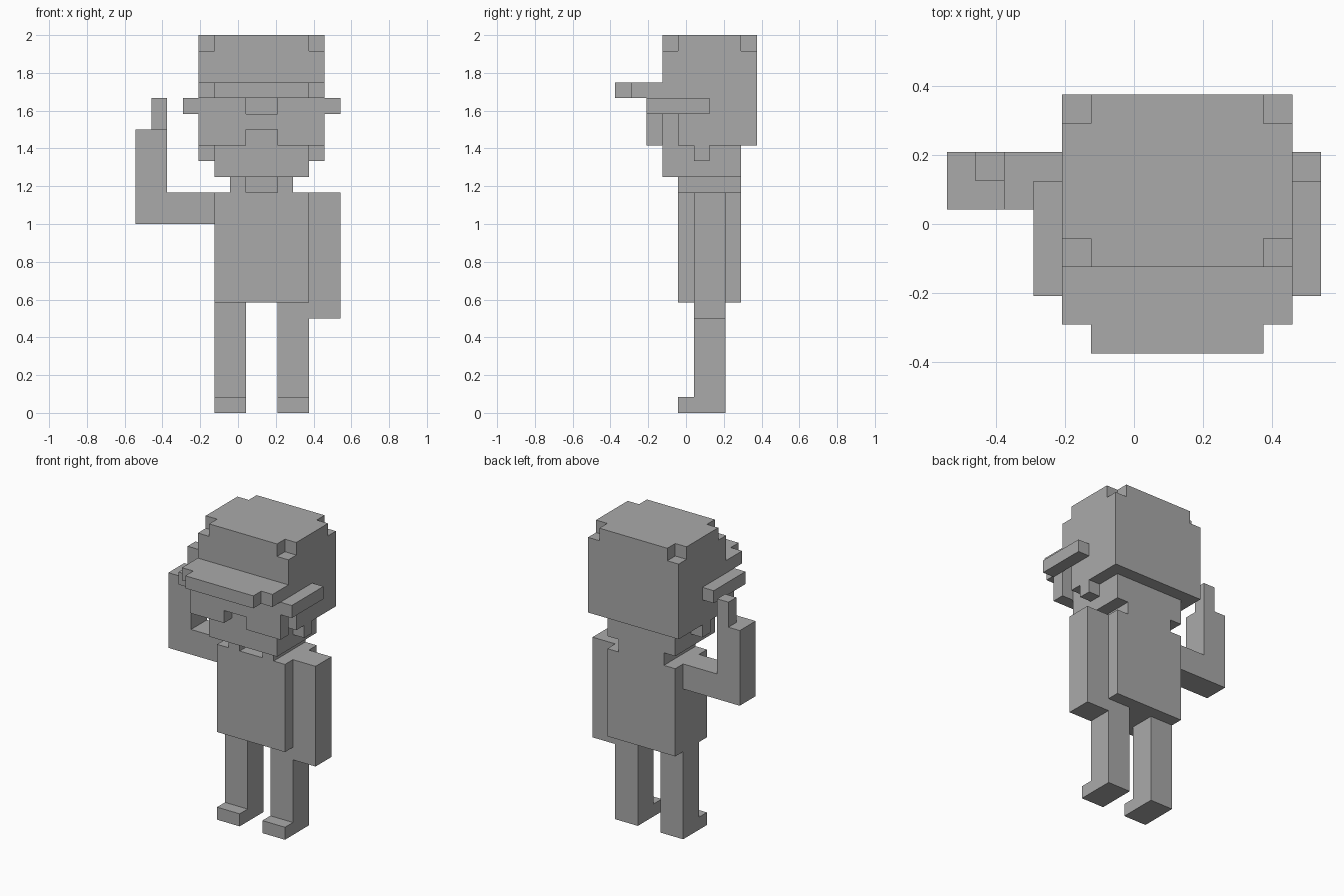
import bpy
import bmesh
from itertools import product
from mathutils import Vector

UNIT = 1 / 12                      # one block of the grid
CENTRE = Vector((6.5, 4.5, 0))

cube = bpy.data.objects.get("Cube")
if cube:
    bpy.data.objects.remove(cube, do_unlink=True)

grey = bpy.data.materials.new("plain_grey")
grey.use_nodes = True
colour = (0.4, 0.4, 0.4, 1)
grey.diffuse_color = colour
grey.node_tree.nodes["Principled BSDF"].inputs["Base Color"].default_value = colour


def cells(box):
    """All grid blocks inside a box of (x, y, z) ranges."""
    return set(product(*(range(a, b) for a, b in box)))


def part(name, *boxes, cut=()):
    """One clean shell around the joined boxes, less the cut boxes."""
    solid = set().union(*map(cells, boxes)) - set().union(*map(cells, cut))
    bm = bmesh.new()
    for cell in solid:
        for axis, side in product(range(3), (0, 1)):
            step = list(cell)
            step[axis] += 2 * side - 1
            if tuple(step) in solid:
                continue
            u, v = (axis + 1) % 3, (axis + 2) % 3
            corners = []
            for du, dv in ((0, 0), (1, 0), (1, 1), (0, 1)):
                p = Vector(cell)
                p[axis] += side
                p[u] += du
                p[v] += dv
                corners.append(bm.verts.new((p - CENTRE) * UNIT))
            bm.faces.new(corners if side else corners[::-1])
    bmesh.ops.remove_doubles(bm, verts=bm.verts, dist=UNIT / 100)
    bmesh.ops.dissolve_limit(bm, angle_limit=0.01, verts=bm.verts, edges=bm.edges)
    mesh = bpy.data.meshes.new(name)
    bm.to_mesh(mesh)
    bm.free()
    mesh.materials.append(grey)
    obj = bpy.data.objects.new(name, mesh)
    bpy.context.collection.objects.link(obj)
    return obj


# Legs with feet
for side, x in (("right", 5), ("left", 9)):
    part(side + "_leg",
         ((x, x + 2), (5, 7), (0, 7)),
         ((x, x + 2), (4, 5), (0, 1)))

# Torso and open collar
part("torso", ((5, 11), (4, 8), (7, 14)))
part("collar", ((6, 10), (4, 8), (14, 15)), cut=[((7, 9), (4, 5), (14, 15))])

# Hanging arm, and raised arm with one finger up
part("left_arm", ((11, 13), (5, 7), (6, 14)))
part("right_arm",
     ((0, 5), (5, 7), (12, 14)),
     ((0, 2), (5, 7), (12, 18)),
     ((1, 2), (6, 7), (18, 20)))

# Face block under the hair
part("jaw", ((5, 11), (3, 8), (15, 17)))

# Head with clipped top corners and a hollow beside each eye
sides = ((4, 5), (11, 12))
clips = [(x, y, (23, 24)) for x in sides for y in ((3, 4), (8, 9))]
hollows = [(x, (3, 4), (17, 20)) for x in sides]
part("head", ((4, 12), (3, 9), (17, 24)), cut=clips + hollows)

# Ears
for name, x in zip(("right_ear", "left_ear"), sides):
    part(name, (x, (5, 6), (16, 17)))

# Cap brim
part("brim", ((4, 12), (1, 3), (20, 21)), ((5, 11), (0, 1), (20, 21)))

# Glasses: lenses joined by a bridge, with temples along the head
part("glasses",
     ((4, 12), (2, 3), (17, 20)),
     ((3, 4), (2, 6), (19, 20)),
     ((12, 13), (2, 6), (19, 20)),
     cut=[((7, 9), (2, 3), (17, 18)), ((7, 9), (2, 3), (19, 20))])
